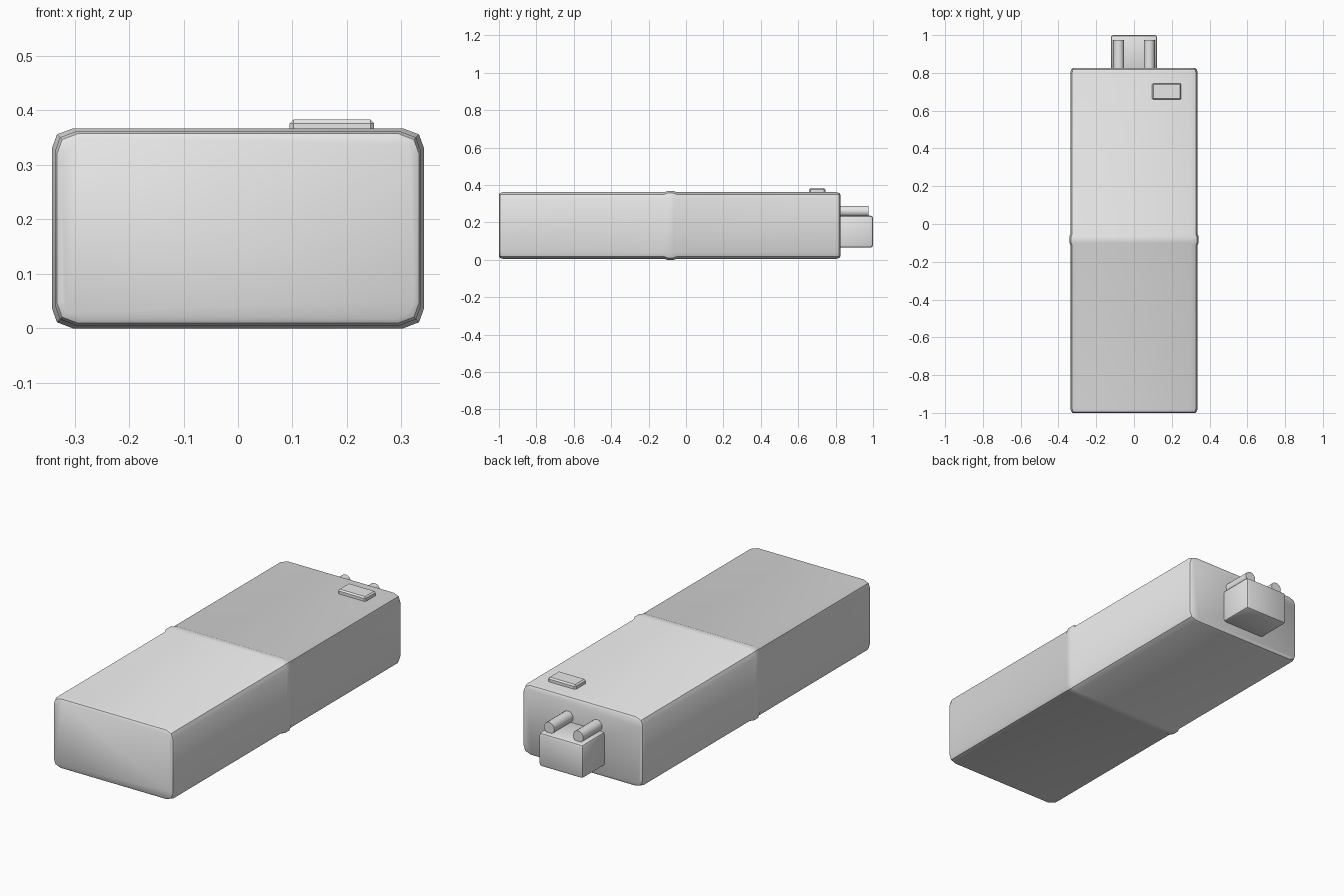
import bpy, bmesh, math
from mathutils import Vector, Matrix

if "Cube" in bpy.data.objects:
    bpy.data.objects.remove(bpy.data.objects["Cube"], do_unlink=True)

grey = bpy.data.materials.new("plain_grey")
grey.use_nodes = True
grey.diffuse_color = (0.8, 0.8, 0.8, 1)
grey.node_tree.nodes["Principled BSDF"].inputs["Base Color"].default_value = (0.8, 0.8, 0.8, 1)


def finish(name, bm, angle=35):
    """Turn a bmesh into a named, shaded object."""
    bmesh.ops.recalc_face_normals(bm, faces=bm.faces)
    mesh = bpy.data.meshes.new(name)
    bm.to_mesh(mesh)
    bm.free()
    mesh.materials.append(grey)
    obj = bpy.data.objects.new(name, mesh)
    bpy.context.collection.objects.link(obj)
    bpy.ops.object.select_all(action='DESELECT')
    obj.select_set(True)
    bpy.context.view_layer.objects.active = obj
    bpy.ops.object.shade_smooth_by_angle(angle=math.radians(angle))
    return obj


def box(name, low, high, bevel, segments=2):
    low, high = Vector(low), Vector(high)
    bm = bmesh.new()
    bmesh.ops.create_cube(bm, size=1)
    for v in bm.verts:
        v.co = (low + high) / 2 + v.co * (high - low)
    bmesh.ops.bevel(bm, geom=bm.edges[:], offset=bevel, segments=segments,
                    profile=0.5, affect='EDGES')
    return finish(name, bm)


def section(bm, y, grow):
    """Rounded rectangle across the case, enlarged by grow."""
    hx, hz = 0.336 + grow, 0.178 + grow
    corner = [(hx, hz - 0.036), (hx - 0.009, hz - 0.011), (hx - 0.038, hz)]
    right = corner + [(-x, z) for x, z in reversed(corner)]
    loop = right + [(-x, -z) for x, z in right]
    return [bm.verts.new((x, y, z + 0.1835)) for x, z in loop]


# Case: one lofted shell with softened ends and a raised band
bm = bmesh.new()
stations = [(-1, -0.012), (-0.994, -0.004), (-0.98, 0),
            (-0.115, 0), (-0.1, 0.0055), (-0.066, 0.0055), (-0.05, 0),
            (0.805, 0), (0.819, -0.004), (0.825, -0.012)]
rings = [section(bm, y, grow) for y, grow in stations]
for a, b in zip(rings, rings[1:]):
    for i in range(len(a)):
        j = (i + 1) % len(a)
        bm.faces.new((a[i], a[j], b[j], b[i]))
bm.faces.new(rings[0])
bm.faces.new(rings[-1])
finish("case", bm)

# Raised button on top
box("button", (0.095, 0.658, 0.35), (0.25, 0.745, 0.383), 0.007, 1)

# Plug at the back end
box("plug", (-0.123, 0.81, 0.065), (0.123, 1.0, 0.236), 0.014)

# Pair of round latch rails on the plug
for side, label in ((1, "left"), (-1, "right")):
    bm = bmesh.new()
    bmesh.ops.create_cone(bm, cap_ends=True, segments=16, radius1=0.029,
                          radius2=0.029, depth=0.165,
                          matrix=Matrix.Translation((side * 0.081, 0.8925, 0.26))
                          @ Matrix.Rotation(math.pi / 2, 4, 'X'))
    finish(label + "_latch_rail", bm)
